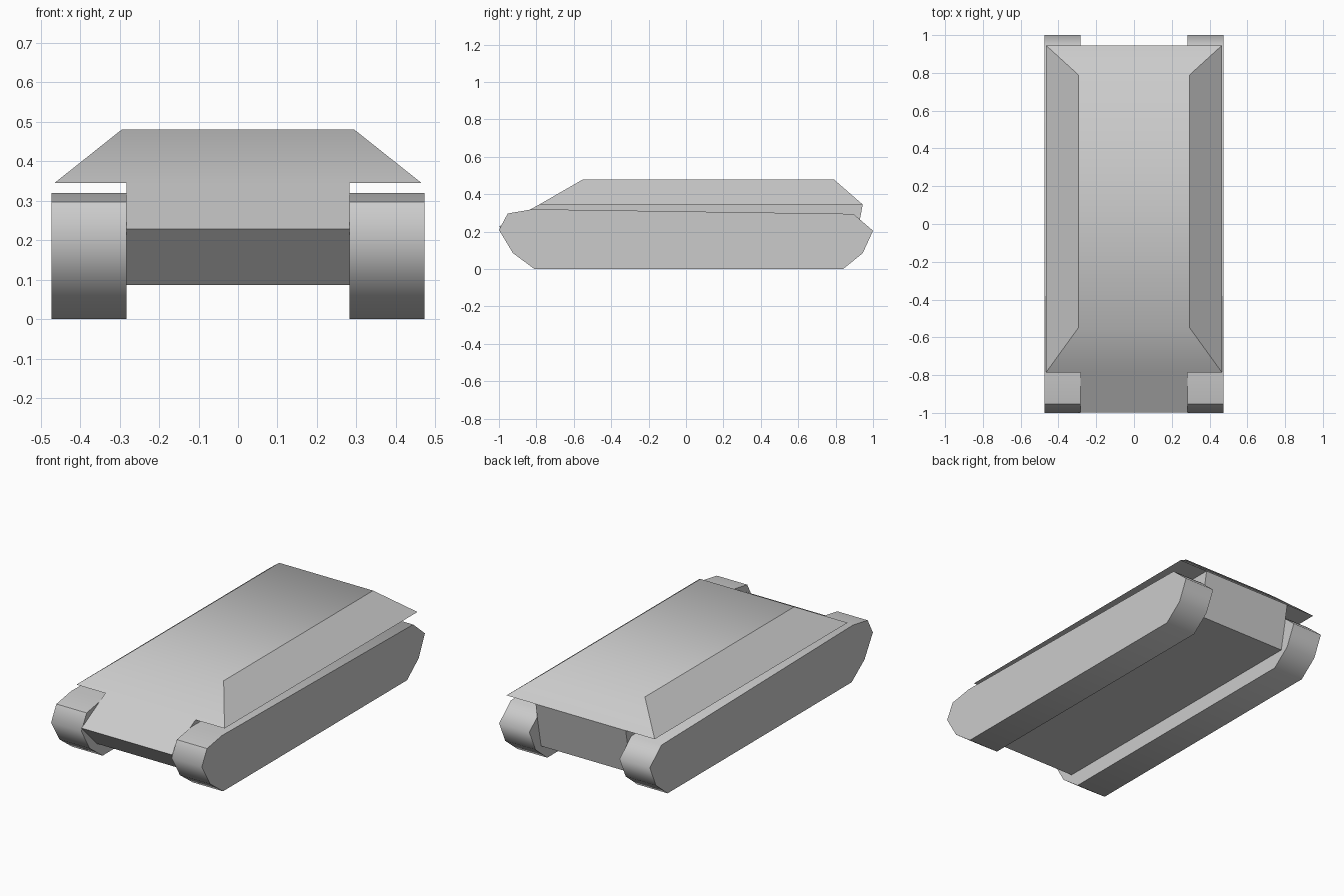
import bpy, bmesh

if "Cube" in bpy.data.objects:
    bpy.data.objects.remove(bpy.data.objects["Cube"])


def make(name, verts, faces, smooth_strip=(), sharp_pairs=()):
    """Mesh whose listed faces are smooth-shaded together; all other edges stay sharp."""
    me = bpy.data.meshes.new(name)
    bm = bmesh.new()
    vs = [bm.verts.new(v) for v in verts]
    fs = [bm.faces.new([vs[i] for i in f]) for f in faces]
    strip = {fs[i] for i in smooth_strip}
    for f in strip:
        f.smooth = True
    bm.edges.index_update()
    bm.verts.index_update()
    pairs = {frozenset(p) for p in sharp_pairs}
    for e in bm.edges:
        inside = len(e.link_faces) == 2 and all(f in strip for f in e.link_faces)
        e.smooth = inside and frozenset(v.index for v in e.verts) not in pairs
    bmesh.ops.recalc_face_normals(bm, faces=bm.faces)
    bm.to_mesh(me)
    bm.free()
    ob = bpy.data.objects.new(name, me)
    bpy.context.collection.objects.link(ob)
    return ob


def prism(name, profile, x0, x1, smooth=False, sharp_points=()):
    """Extrude a (y, z) side profile from x0 to x1."""
    n = len(profile)
    verts = [(x, y, z) for x in (x0, x1) for y, z in profile]
    faces = [(i, (i + 1) % n, (i + 1) % n + n, i + n) for i in range(n)]
    faces += [tuple(range(n)), tuple(range(n, 2 * n))]
    return make(name, verts, faces, range(n) if smooth else (),
                [(i, i + n) for i in sharp_points])


# Tracks: smooth band around the outline, flat sides
track = [(-1, 0.21), (-0.953, 0.297), (-0.82, 0.32), (0.895, 0.295), (1, 0.205),
         (0.945, 0.085), (0.84, 0), (-0.81, 0), (-0.925, 0.085)]
for side, s in (("left", -1), ("right", 1)):
    prism(side + "_track", track, s * 0.283, s * 0.473, True, (1,))

# Lower hull between the tracks
NOSE, DECK = (-0.998, 0.228), 0.345
hull = [NOSE, (-0.785, DECK), (0.945, DECK), (0.895, 0.087), (-0.86, 0.087)]
n = len(hull)
hull_verts = [(x, y, z) for x in (-0.283, 0.283) for y, z in hull]
hull_faces = [(i, (i + 1) % n, (i + 1) % n + n, i + n) for i in range(2, n)]
hull_faces += [tuple(range(n)), tuple(range(n, 2 * n))]
make("lower_hull", hull_verts, hull_faces)

# Upper hull: nose, glacis, roof and rear slope form one smooth strip
rows = [(0.465, -0.785, DECK), (0.295, -0.55, 0.48),
        (0.295, 0.79, 0.48), (0.465, 0.945, DECK)]
verts = [(s * x, y, z) for x, y, z in rows for s in (-1, 1)]
verts += [(s * 0.283, y, z) for y, z in (NOSE, (-0.785, DECK)) for s in (-1, 1)]
faces = [(0, 10, 8, 9, 11, 1, 3, 2), (2, 3, 5, 4), (4, 5, 7, 6),
         (0, 2, 4, 6), (1, 7, 5, 3)]
make("upper_hull", verts, faces, (0, 1, 2))

# Undersides of the overhanging sponsons
for side, s in (("left", -1), ("right", 1)):
    make(side + "_sponson_floor",
         [(s * x, y, DECK) for x, y in ((0.283, -0.785), (0.465, -0.785),
                                        (0.465, 0.945), (0.283, 0.945))],
         [(0, 1, 2, 3) if s < 0 else (3, 2, 1, 0)])
for ob in bpy.context.collection.objects:
    if "sponson" in ob.name and ob.data.polygons[0].normal.z > 0:
        ob.data.flip_normals()
